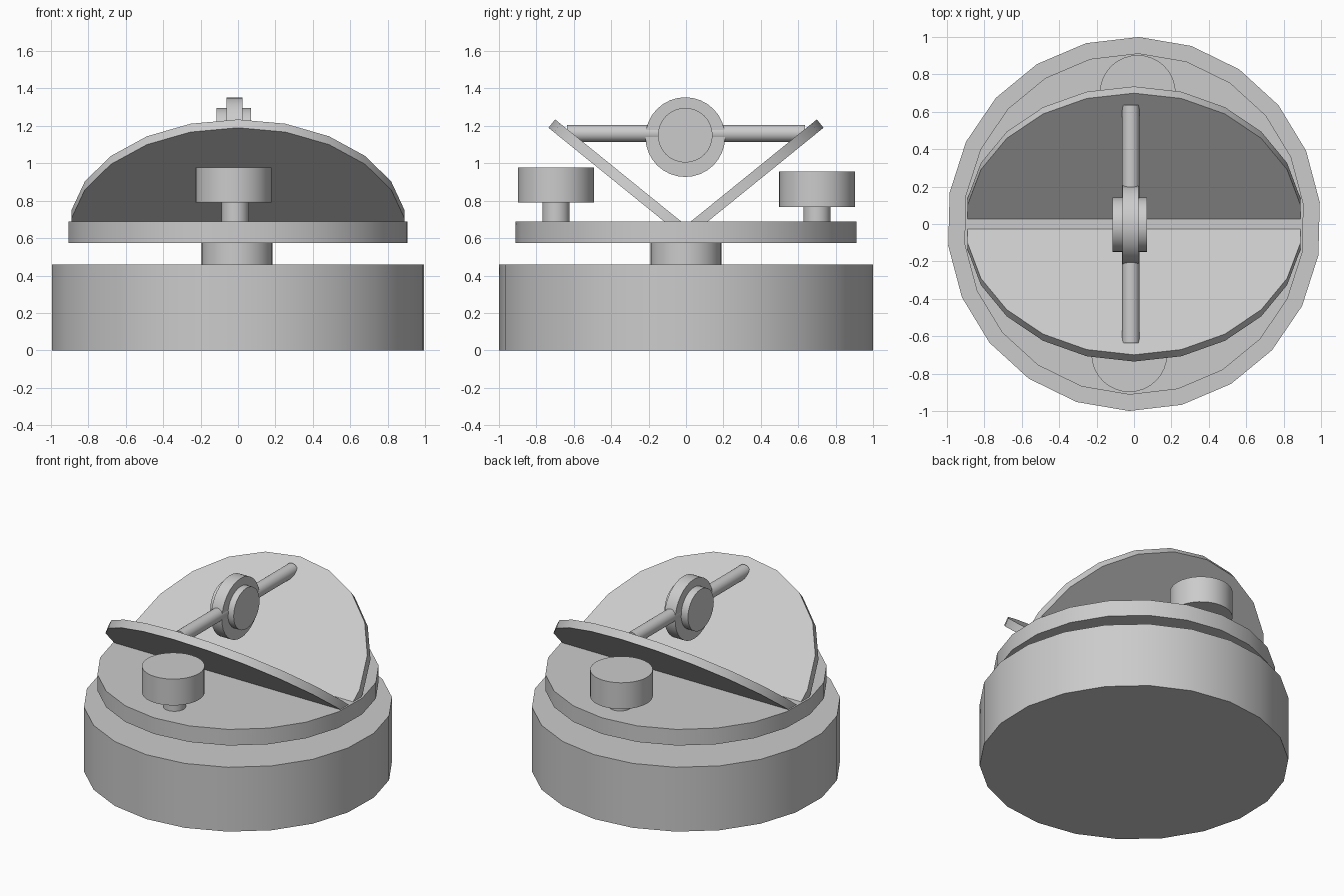
import bpy, bmesh
from math import pi, sin, cos, radians

if "Cube" in bpy.data.objects:
    bpy.data.objects.remove(bpy.data.objects["Cube"])


def finish(obj):
    bpy.context.view_layer.objects.active = obj
    bpy.ops.object.select_all(action='DESELECT')
    obj.select_set(True)
    bpy.ops.object.shade_smooth_by_angle(angle=radians(35))
    return obj


def cylinder(name, x, y, z0, z1, r, sides=32, turn=0.0):
    """Upright cylinder between two heights."""
    bpy.ops.mesh.primitive_cylinder_add(vertices=sides, radius=r, depth=z1 - z0,
                                        location=(x, y, (z0 + z1) / 2),
                                        rotation=(0, 0, turn))
    bpy.context.object.name = name
    return finish(bpy.context.object)


def axle(name, loc, r, length, rot, sides=32):
    """Cylinder lying on its side."""
    bpy.ops.mesh.primitive_cylinder_add(vertices=sides, radius=r, depth=length,
                                        location=loc, rotation=rot)
    bpy.context.object.name = name
    return finish(bpy.context.object)


def half_disc(name, side, r=0.9, thick=0.057, tilt=radians(39), hinge_z=0.668):
    """Half of a 22-sided disc leaning outwards; side is -1 front, 1 back."""
    step = 2 * pi / 22
    angles = [pi / 2 + step * k for k in range(-5, 6)]
    edge = r * cos(step / 2)
    profile = [(edge, 0)] + [(r * cos(a), r * sin(a)) for a in angles] + [(-edge, 0)]
    bm = bmesh.new()
    rows = []
    for t in (0, thick):
        rows.append([bm.verts.new((u,
                                   side * (v * cos(tilt) + t * sin(tilt)),
                                   hinge_z + v * sin(tilt) - t * cos(tilt)))
                     for u, v in profile])
    n = len(profile)
    bm.faces.new(rows[0])
    bm.faces.new(rows[1][::-1])
    for i in range(n):
        j = (i + 1) % n
        bm.faces.new((rows[0][i], rows[1][i], rows[1][j], rows[0][j]))
    bmesh.ops.recalc_face_normals(bm, faces=bm.faces)
    mesh = bpy.data.meshes.new(name)
    bm.to_mesh(mesh)
    bm.free()
    obj = bpy.data.objects.new(name, mesh)
    bpy.context.collection.objects.link(obj)
    return finish(obj)


# Base, neck and turntable
cylinder("base", 0, 0, 0, 0.46, 1.0, 22, radians(-1.5))
cylinder("neck", -0.005, 0, 0.45, 0.585, 0.19)
cylinder("turntable", 0, 0, 0.575, 0.69, 0.913, 22, radians(-1.5))

# Knobs on stems, front and back
for name, x, y, z in (("front", -0.025, -0.695, 0.79), ("back", 0.02, 0.70, 0.767)):
    cylinder(name + "_knob_stem", x + 0.01, y, 0.68, z + 0.01, 0.073)
    cylinder(name + "_knob", x, y, z, z + 0.188, 0.203)

# Leaning half-disc plates
half_disc("front_plate", -1)
half_disc("back_plate", 1)

# Cross rod and the wheel in its middle
axle("cross_rod", (-0.017, 0, 1.16), 0.046, 1.27, (pi / 2, 0, 0), 24)
axle("wheel", (-0.018, -0.004, 1.14), 0.213, 0.085, (0, pi / 2, 0))
axle("wheel_hub", (-0.022, -0.004, 1.15), 0.146, 0.185, (0, pi / 2, 0))
